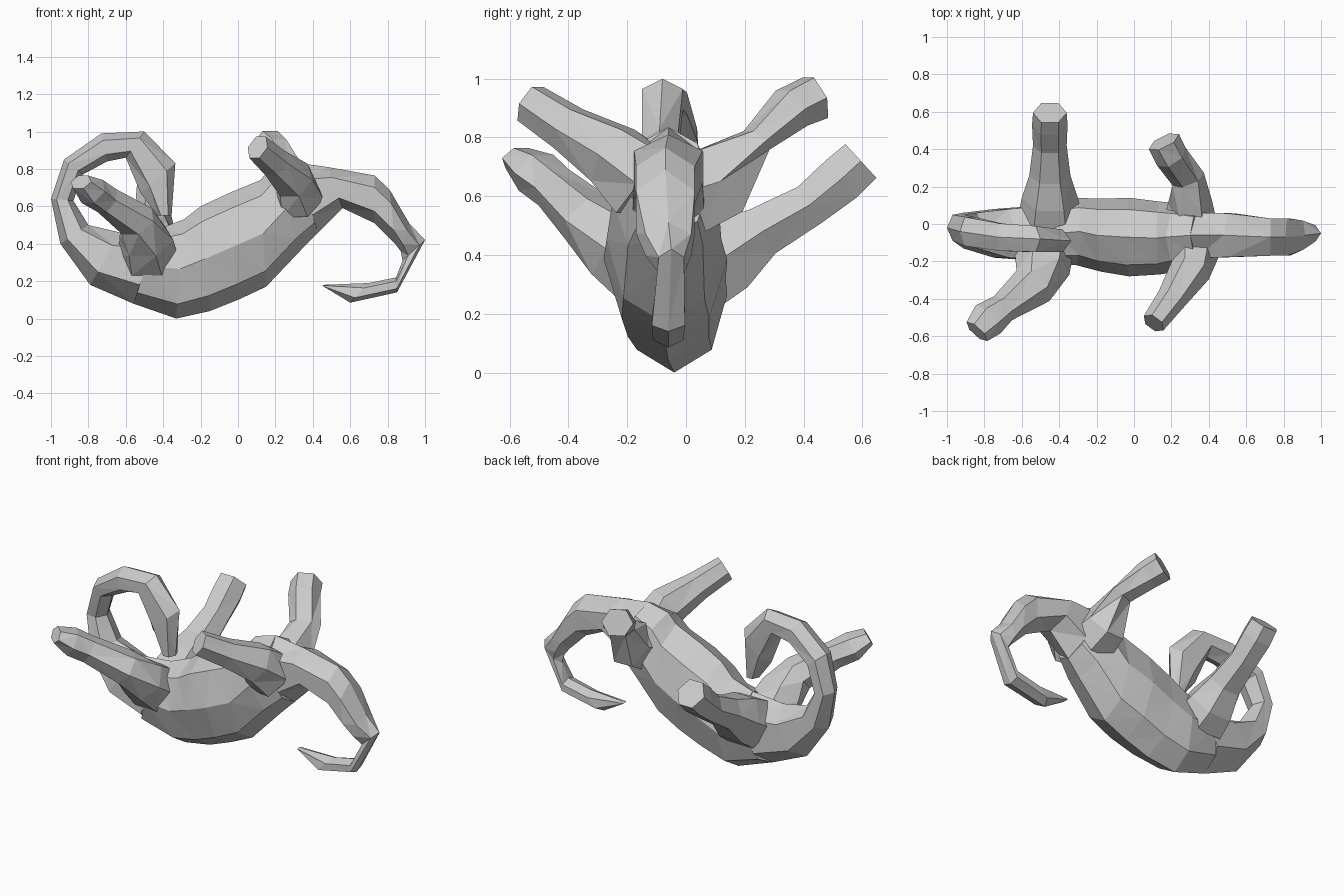
import bpy, bmesh
from math import cos, sin, pi
from mathutils import Vector


def loft(name, rings):
    """Skin a list of equal-sided rings, cap both ends, flat faceted."""
    bm = bmesh.new()
    vs = [[bm.verts.new(p) for p in r] for r in rings]
    n = len(vs[0])
    for a, b in zip(vs, vs[1:]):
        for i in range(n):
            j = (i + 1) % n
            bm.faces.new((a[i], a[j], b[j], b[i]))
    bm.faces.new(vs[0][::-1])
    bm.faces.new(vs[-1])
    bmesh.ops.triangulate(bm, faces=bm.faces)
    bmesh.ops.recalc_face_normals(bm, faces=bm.faces)
    me = bpy.data.meshes.new(name)
    bm.to_mesh(me)
    bm.free()
    ob = bpy.data.objects.new(name, me)
    bpy.context.collection.objects.link(ob)


def spine(name, sections, n):
    """Sections: outer x, z, inner x, z, centre y, half width."""
    rings = []
    for ox, oz, ix, iz, y, w in sections:
        o, i = Vector((ox, y, oz)), Vector((ix, y, iz))
        rings.append([(o + i) / 2 + (o - i) / 2 * cos(2 * pi * k / n)
                      + Vector((0, w * sin(2 * pi * k / n), 0)) for k in range(n)])
    loft(name, rings)


def leg(name, path, n=6):
    """Path: x, y, z, horizontal radius, other radius; rings are square to the path."""
    pts = [Vector(p[:3]) for p in path]
    rings = []
    for i, p in enumerate(pts):
        t = (pts[min(i + 1, len(pts) - 1)] - pts[max(i - 1, 0)]).normalized()
        u = t.cross(Vector((0, 0, 1))).normalized()
        v = u.cross(t)
        ru, rv = path[i][3:]
        rings.append([p + u * ru * cos(2 * pi * k / n) + v * rv * sin(2 * pi * k / n)
                      for k in range(n)])
    loft(name, rings)


rump = (-.56, .08, -.42, .48, -.05, .17)
chest = (.43, .46, .30, .835, -.06, .14)

# curled tail
spine("curled_tail", [
    (-.355, .55, -.43, .55, -.10, .05),
    (-.335, .83, -.52, .67, -.09, .07),
    (-.50, 1.0, -.60, .86, -.08, .08),
    (-.73, .99, -.70, .84, -.07, .085),
    (-.93, .85, -.83, .77, -.04, .09),
    (-1.0, .64, -.88, .63, -.02, .08),
    (-.95, .40, -.80, .50, -.035, .11),
    (-.79, .18, -.63, .46, -.05, .15),
    rump], 6)

# torso
spine("body", [
    rump,
    (-.33, .00, -.29, .53, -.04, .18),
    (-.15, .04, -.20, .60, -.06, .195),
    (.00, .10, -.05, .67, -.07, .21),
    (.15, .17, .12, .74, -.075, .195),
    (.34, .37, .17, .80, -.07, .18),
    chest], 8)

# drooping neck and pointed head
spine("neck_and_head", [
    chest,
    (.56, .59, .48, .81, -.06, .135),
    (.73, .51, .73, .765, -.07, .115),
    (.84, .40, .81, .69, -.07, .115),
    (.87, .36, .915, .51, -.06, .09),
    (.88, .31, 1.0, .42, -.05, .05),
    (.845, .22, .85, .14, -.06, .065),
    (.70, .19, .60, .085, -.06, .06),
    (.45, .18, .46, .17, -.05, .02)], 6)

# legs held up in the air
leg("front_leg_near", [
    (.32, -.14, .64, .14, .15), (.30, -.25, .74, .11, .12),
    (.20, -.40, .83, .08, .085), (.105, -.53, .915, .065, .075)])
leg("front_leg_far", [
    (.30, .02, .62, .14, .17), (.30, .11, .65, .12, .15), (.29, .24, .79, .09, .05),
    (.20, .36, .90, .09, .08), (.16, .44, .935, .09, .085)])
leg("hind_leg_near", [
    (-.48, -.12, .33, .16, .15), (-.49, -.23, .42, .15, .13),
    (-.54, -.33, .52, .12, .10), (-.70, -.45, .63, .08, .08),
    (-.78, -.51, .68, .10, .08), (-.84, -.575, .73, .075, .045)])
leg("hind_leg_far", [
    (-.45, .04, .34, .17, .16), (-.45, .14, .40, .15, .15), (-.45, .26, .48, .11, .10),
    (-.45, .42, .57, .09, .085), (-.45, .53, .66, .095, .095), (-.45, .595, .72, .09, .09)])
